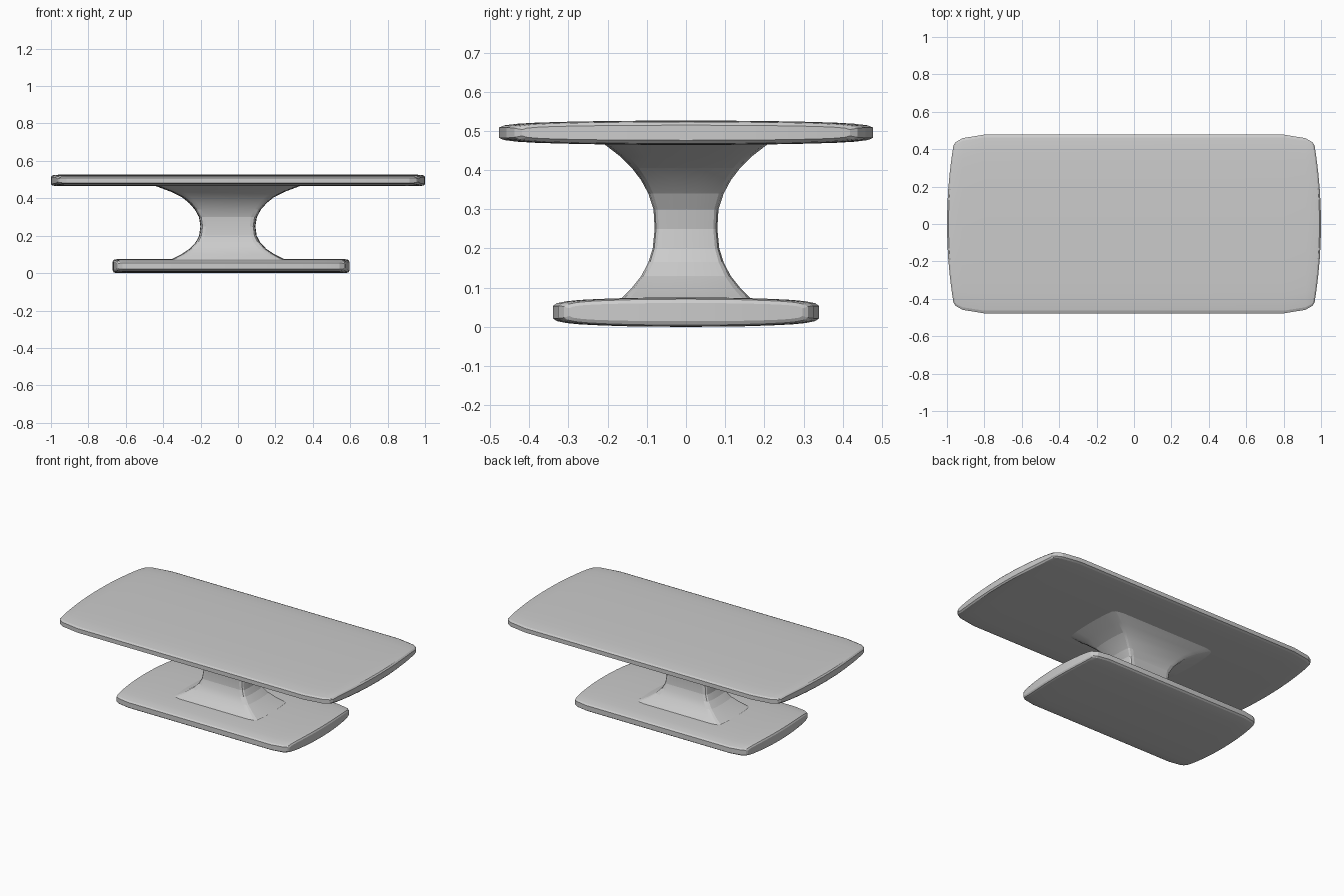
import bpy
import bmesh

if "Cube" in bpy.data.objects:
    bpy.data.objects.remove(bpy.data.objects["Cube"])


def finish(bm, name):
    bmesh.ops.recalc_face_normals(bm, faces=bm.faces[:])
    mesh = bpy.data.meshes.new(name)
    bm.to_mesh(mesh)
    bm.free()
    obj = bpy.data.objects.new(name, mesh)
    bpy.context.collection.objects.link(obj)
    bpy.ops.object.select_all(action='DESELECT')
    obj.select_set(True)
    bpy.context.view_layer.objects.active = obj
    bpy.ops.object.shade_smooth_by_angle(angle=0.2)
    return obj


def slab(name, cx, hx, hy, cz, hz):
    # Pillow-like section: (fraction of half width, fraction of half thickness)
    half = [(0, 1), (.25, .99), (.45, .96), (.65, .90), (.8, .83),
            (.9, .74), (.97, .61), (1, .42)]
    top = [(-y, t) for y, t in half[:0:-1]] + half
    section = top + [(y, -t) for y, t in reversed(top)]
    # Stations along x: position, end bulge, width scale, thickness scale
    end = [(.8, 0, 1, 1), (.92, .004, .96, 1), (.976, .044, .935, .97),
           (.992, .045, .915, .88), (1, .045, .875, .62)]
    stations = [(-x, -b, w, t) for x, b, w, t in reversed(end)] + end

    bm = bmesh.new()
    rings = []
    for x, b, w, t in stations:
        rings.append([bm.verts.new((cx + hx * (x - b * (y * w) ** 2),
                                    hy * y * w, cz + hz * z * t))
                      for y, z in section])
    n = len(section)
    for a, b in zip(rings, rings[1:]):
        for i in range(n):
            bm.faces.new((a[i], a[(i + 1) % n], b[(i + 1) % n], b[i]))
    # Curved end faces as strips
    for r in (rings[0], rings[-1]):
        for i in range(n // 2 - 1):
            bm.faces.new((r[i], r[i + 1], r[n - 2 - i], r[n - 1 - i]))
    return finish(bm, name)


def pedestal(name, cx):
    # Rounded rectangle outline, one quarter mirrored to all four
    q = [(1, 0), (.995, .3), (.985, .6), (.96, .87), (.92, .955), (.8, 1)]
    right = [(x, -y) for x, y in q[:0:-1]] + q
    outline = right + [(-x, y) for x, y in reversed(right)]
    # Flared profile: height, half length, half depth
    profile = [(.05, .33, .185), (.075, .30, .163), (.10, .25, .138),
               (.13, .205, .114), (.165, .172, .096), (.20, .154, .085),
               (.25, .147, .080), (.30, .155, .083), (.34, .177, .096),
               (.375, .208, .115), (.405, .245, .138), (.435, .305, .168),
               (.465, .385, .207), (.485, .43, .23)]
    bm = bmesh.new()
    rings = [[bm.verts.new((cx + hx * x, hy * y, z)) for x, y in outline]
             for z, hx, hy in profile]
    n = len(outline)
    for a, b in zip(rings, rings[1:]):
        for i in range(n):
            bm.faces.new((a[i], a[(i + 1) % n], b[(i + 1) % n], b[i]))
    bm.faces.new(rings[0])
    bm.faces.new(rings[-1])
    return finish(bm, name)


slab("table_top", 0, 1.0, .478, .4955, .031)
slab("base_plate", -.037, .633, .34, .0375, .0375)
pedestal("pedestal", -.054)
